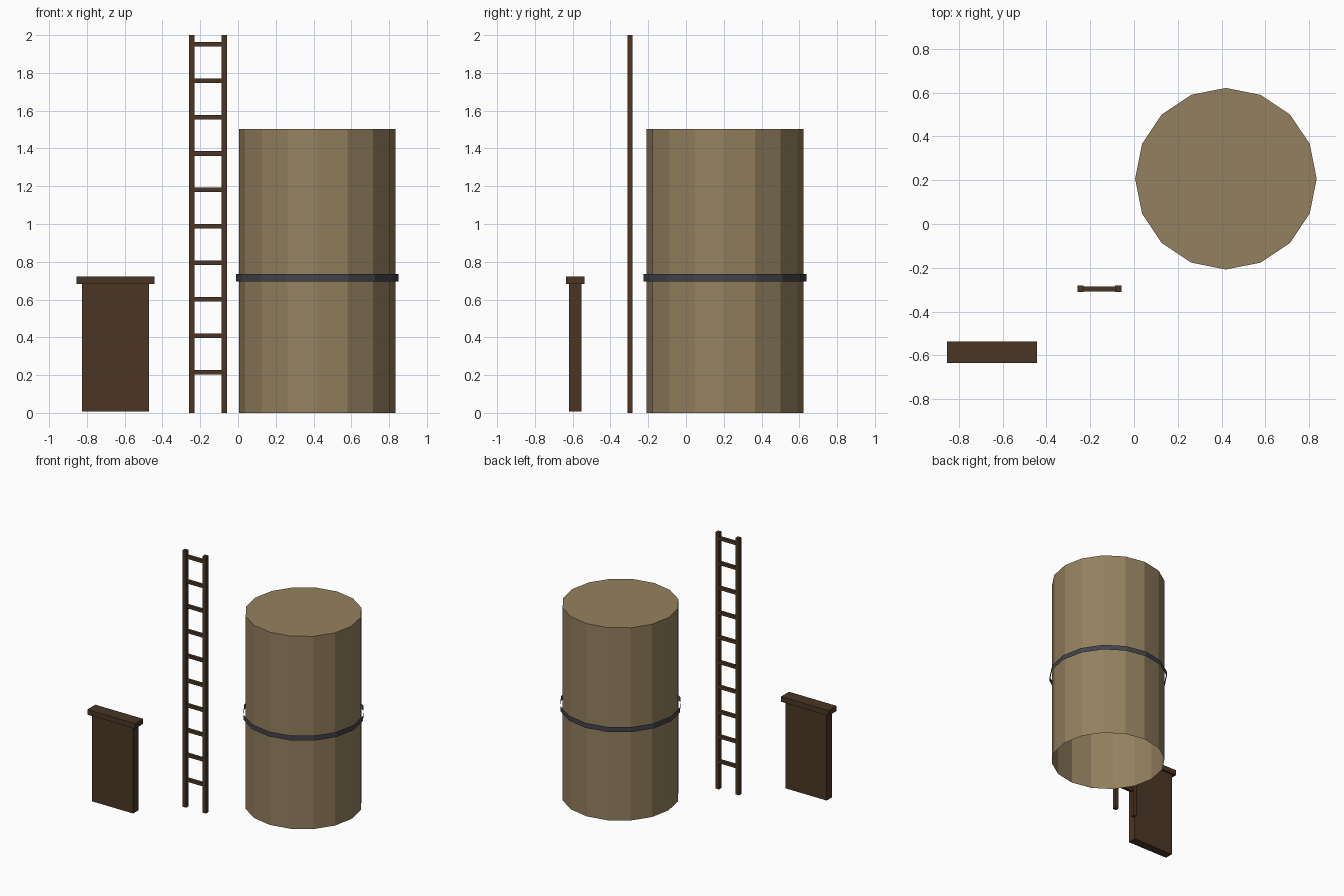
import bpy, bmesh
from mathutils import Matrix

if "Cube" in bpy.data.objects:
    bpy.data.objects.remove(bpy.data.objects["Cube"])


def material(name, rgb):
    m = bpy.data.materials.new(name)
    m.diffuse_color = (*rgb, 1)
    m.use_nodes = True
    m.node_tree.nodes["Principled BSDF"].inputs["Base Color"].default_value = m.diffuse_color
    return m


TAN = material("tan_wood", (0.296, 0.218, 0.115))
BROWN = material("dark_brown_wood", (0.070, 0.037, 0.018))
IRON = material("dark_iron", (0.056, 0.056, 0.073))


def finish(bm, name, mat):
    me = bpy.data.meshes.new(name)
    bm.to_mesh(me)
    bm.free()
    me.materials.append(mat)
    ob = bpy.data.objects.new(name, me)
    bpy.context.collection.objects.link(ob)


def box(name, mat, x, y, z):
    """Box from (min, max) ranges on each axis."""
    bm = bmesh.new()
    size = [r[1] - r[0] for r in (x, y, z)]
    mid = [(r[0] + r[1]) / 2 for r in (x, y, z)]
    bmesh.ops.create_cube(bm, size=1, matrix=Matrix.Translation(mid) @ Matrix.Diagonal((*size, 1)))
    finish(bm, name, mat)


def tube(name, mat, radius, z0, z1, top):
    """16-sided drum wall with open bottom and optional top."""
    bm = bmesh.new()
    bmesh.ops.create_cone(bm, cap_ends=True, segments=16, radius1=radius, radius2=radius,
                          depth=z1 - z0,
                          matrix=Matrix.Translation((0.42, 0.207, (z0 + z1) / 2))
                          @ Matrix.Rotation(0, 4, 'Z'))
    bm.normal_update()
    caps = [f for f in bm.faces if f.normal.z < -0.5 or (f.normal.z > 0.5 and not top)]
    bmesh.ops.delete(bm, geom=caps, context='FACES_ONLY')
    finish(bm, name, mat)


# Drum and its hoop
tube("drum", TAN, 0.415, 0, 1.502, True)
tube("drum_hoop", IRON, 0.431, 0.696, 0.735, False)

# Ladder rails and rungs
box("ladder_rail_left", BROWN, (-0.259, -0.230), (-0.311, -0.282), (0, 2))
box("ladder_rail_right", BROWN, (-0.087, -0.058), (-0.311, -0.282), (0, 2))
for i in range(10):
    z = 0.2146 + 0.1931 * i
    box(f"ladder_rung_{i + 1}", BROWN, (-0.231, -0.086), (-0.308, -0.285), (z - 0.012, z + 0.012))

# Upright panel with cap
box("panel", BROWN, (-0.826, -0.471), (-0.619, -0.553), (0.008, 0.682))
box("panel_cap", BROWN, (-0.854, -0.443), (-0.635, -0.537), (0.682, 0.722))
